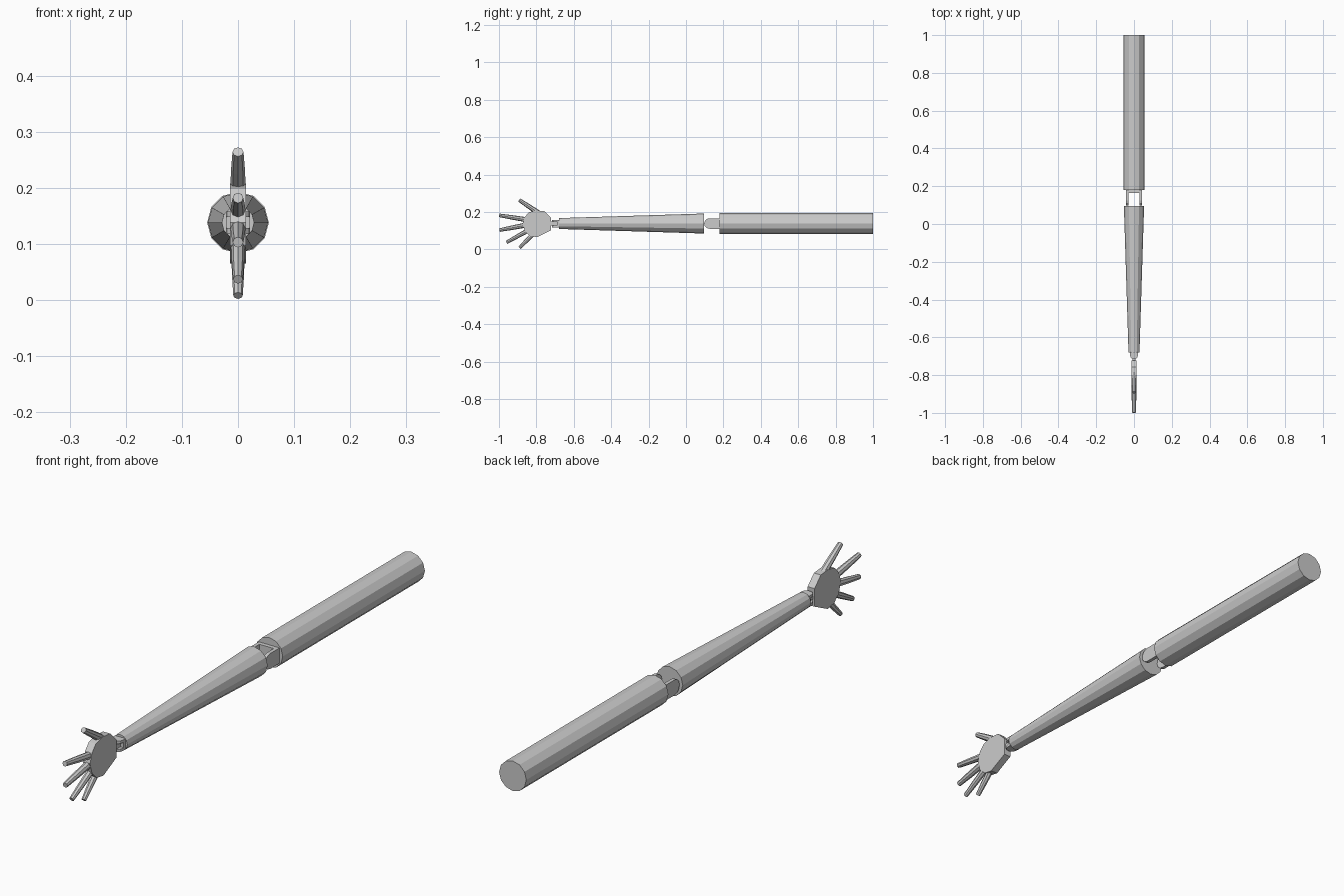
import bpy, bmesh, math
from mathutils import Vector

if "Cube" in bpy.data.objects:
    bpy.data.objects.remove(bpy.data.objects["Cube"])

AXIS_Z = 0.138


def make_object(name, bm):
    bmesh.ops.recalc_face_normals(bm, faces=bm.faces)
    mesh = bpy.data.meshes.new(name)
    bm.to_mesh(mesh)
    bm.free()
    obj = bpy.data.objects.new(name, mesh)
    bpy.context.collection.objects.link(obj)
    return obj


def limb(name, sides, stations):
    """Faceted tube through (point, radius) stations, capped at both ends."""
    pts = [Vector(p) for p, r in stations]
    u = Vector((1, 0, 0))
    v = (pts[-1] - pts[0]).normalized().cross(u)
    bm = bmesh.new()
    rings = []
    for p, (_, r) in zip(pts, stations):
        angles = [2 * math.pi * i / sides for i in range(sides)]
        rings.append([bm.verts.new(p + r * (u * math.cos(a) + v * math.sin(a))) for a in angles])
    for a, b in zip(rings, rings[1:]):
        for i in range(sides):
            j = (i + 1) % sides
            bm.faces.new((a[i], a[j], b[j], b[i]))
    bm.faces.new(rings[0])
    bm.faces.new(rings[-1])
    return make_object(name, bm)


def prism(name, outline, lo, hi, across):
    """Extrude an outline of (y, offset) along x or z."""
    def place(y, s, t):
        return (t, y, AXIS_Z + s) if across == 'x' else (s, y, AXIS_Z + t)
    bm = bmesh.new()
    a = [bm.verts.new(place(y, s, lo)) for y, s in outline]
    b = [bm.verts.new(place(y, s, hi)) for y, s in outline]
    bm.faces.new(a)
    bm.faces.new(b)
    for i in range(len(a)):
        j = (i + 1) % len(a)
        bm.faces.new((a[i], a[j], b[j], b[i]))
    return make_object(name, bm)


def fork(name, root, tip, half_width, spread, thick, plate, across):
    """Hinge clevis: base plate and two round-ended prongs."""
    centre = tip + half_width
    tongue = [(root, half_width)]
    for i in range(7):
        a = math.pi / 2 + math.pi * i / 6
        tongue.append((centre + half_width * math.cos(a), half_width * math.sin(a)))
    tongue.append((root, -half_width))
    for side, label in ((-1, "a"), (1, "b")):
        lo, hi = sorted((side * spread, side * (spread - thick)))
        prism(f"{name}_prong_{label}", tongue, lo, hi, across)
    w = half_width
    base = [(root, w), (root - plate, w), (root - plate, -w), (root, -w)]
    inner = spread - thick
    prism(name + "_plate", base, -inner, inner, across)


# Arm segments
limb("upper_arm", 12, [((0, 1.0, AXIS_Z), 0.055), ((0, 0.18, AXIS_Z), 0.055)])
limb("forearm", 12, [((0, 0.095, AXIS_Z), 0.0535), ((0, -0.68, AXIS_Z), 0.029)])

# Elbow and wrist hinges
fork("elbow_fork", 0.182, 0.097, 0.028, 0.042, 0.013, 0.017, 'x')
fork("wrist_fork", -0.678, -0.716, 0.021, 0.020, 0.010, 0.012, 'z')

# Palm slab with a small wrist tab
palm = [(-0.722, 0.030), (-0.722, -0.036), (-0.797, -0.073), (-0.835, -0.066),
        (-0.862, -0.040), (-0.874, 0.0), (-0.862, 0.035), (-0.840, 0.060),
        (-0.800, 0.070), (-0.758, 0.066)]
prism("palm", palm, -0.014, 0.014, 'x')
tab = [(-0.690, -0.010), (-0.725, -0.010), (-0.725, 0.010), (-0.690, 0.010)]
prism("wrist_tab", tab, -0.008, 0.008, 'x')

# Thumb and fingers: base (y, z), tip (y, z), base radius
digits = {
    "thumb": ((-0.79, 0.196), (-0.892, 0.264), 0.0140),
    "index_finger": ((-0.85, 0.158), (-0.999, 0.182), 0.0135),
    "middle_finger": ((-0.86, 0.129), (-0.997, 0.103), 0.0135),
    "ring_finger": ((-0.845, 0.101), (-0.960, 0.037), 0.0125),
    "little_finger": ((-0.82, 0.080), (-0.890, 0.008), 0.0120),
}
for name, (base, tip, r) in digits.items():
    p, q = Vector((0, *base)), Vector((0, *tip))
    limb(name, 8, [(p, r), (p.lerp(q, 0.55), r * 0.88), (q, r * 0.7)])
